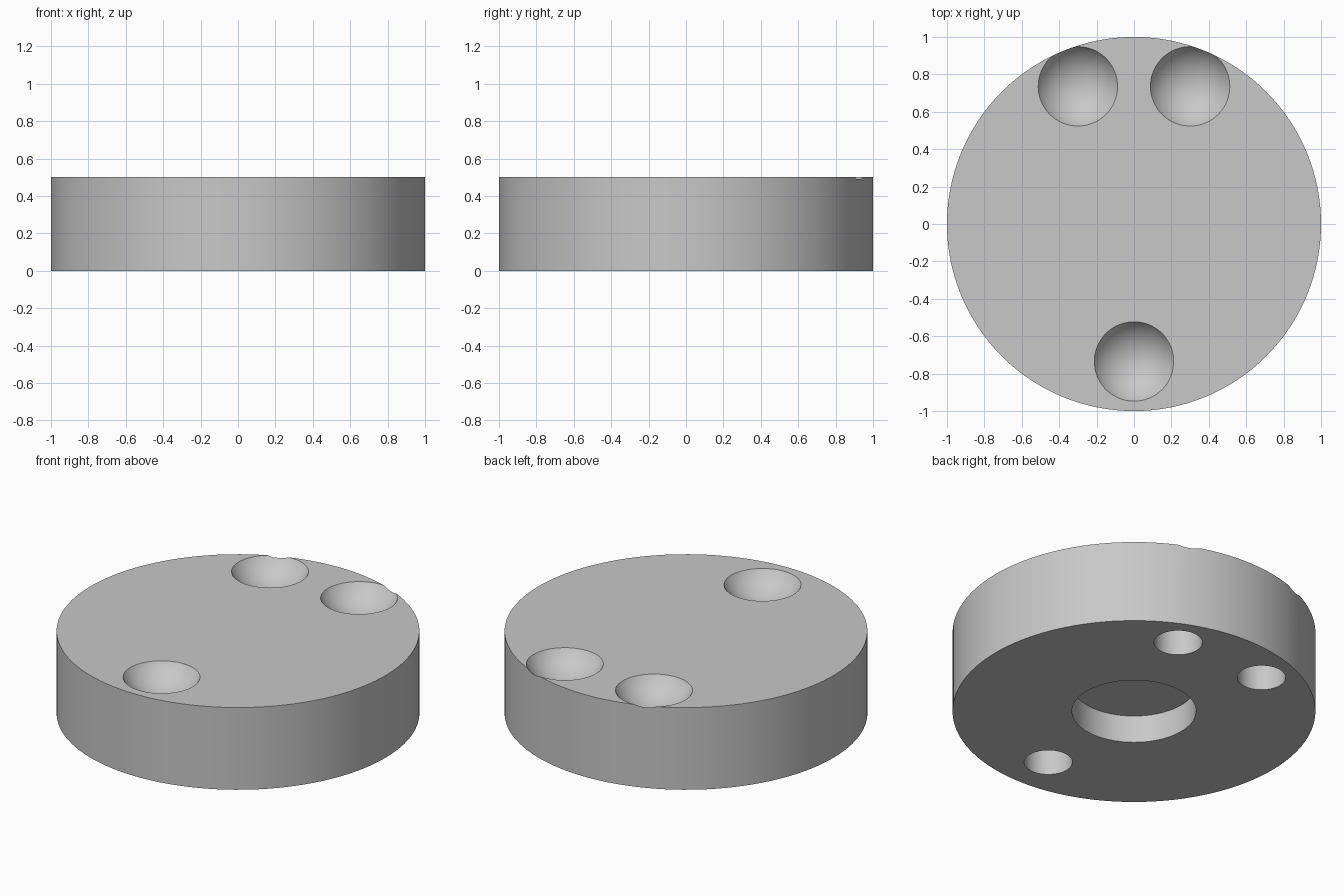
import bpy
import math

cube = bpy.data.objects.get("Cube")
if cube:
    bpy.data.objects.remove(cube, do_unlink=True)

HEIGHT = 0.5
POCKETS = [(-0.3, 0.736), (0.3, 0.736), (0, -0.735)]
RIM_RADIUS, BALL_RADIUS = 0.2125, 0.25

grey = bpy.data.materials.new("light grey")
grey.use_nodes = True
grey.diffuse_color = (0.58, 0.58, 0.58, 1)
grey.node_tree.nodes["Principled BSDF"].inputs["Base Color"].default_value = (0.58, 0.58, 0.58, 1)


def cylinder(name, radius, bottom, top, x=0, y=0, sides=64):
    bpy.ops.mesh.primitive_cylinder_add(
        vertices=sides, radius=radius, depth=top - bottom,
        location=(x, y, (bottom + top) / 2))
    obj = bpy.context.object
    obj.name = name
    obj.data.materials.append(grey)
    return obj


def ball(name, x, y):
    # The centre sits above the top face so the rim has the wanted radius
    lift = math.sqrt(BALL_RADIUS ** 2 - RIM_RADIUS ** 2)
    bpy.ops.mesh.primitive_uv_sphere_add(
        segments=64, ring_count=48, radius=BALL_RADIUS,
        location=(x, y, HEIGHT + lift))
    obj = bpy.context.object
    obj.name = name
    obj.data.materials.append(grey)
    return obj


# Round body
disc = cylinder("disc_body", 1, 0, HEIGHT, sides=128)

# Blind centre recess underneath, ball pockets on top, small blind holes below
cutters = [cylinder("centre_recess_cutter", 0.342, -0.1, 0.167)]
for x, y in POCKETS:
    cutters.append(ball("ball_pocket_cutter", x, y))
    cutters.append(cylinder("small_hole_cutter", 0.133, -0.1, 0.17, x, y))

bpy.ops.object.select_all(action='DESELECT')
disc.select_set(True)
bpy.context.view_layer.objects.active = disc
for cutter in cutters:
    cutter.hide_render = True
    cut = disc.modifiers.new("cut", 'BOOLEAN')
    cut.operation = 'DIFFERENCE'
    cut.solver = 'EXACT'
    cut.object = cutter
    bpy.ops.object.modifier_apply(modifier=cut.name)
    bpy.data.objects.remove(cutter, do_unlink=True)

bpy.ops.object.shade_smooth_by_angle(angle=math.radians(30))
